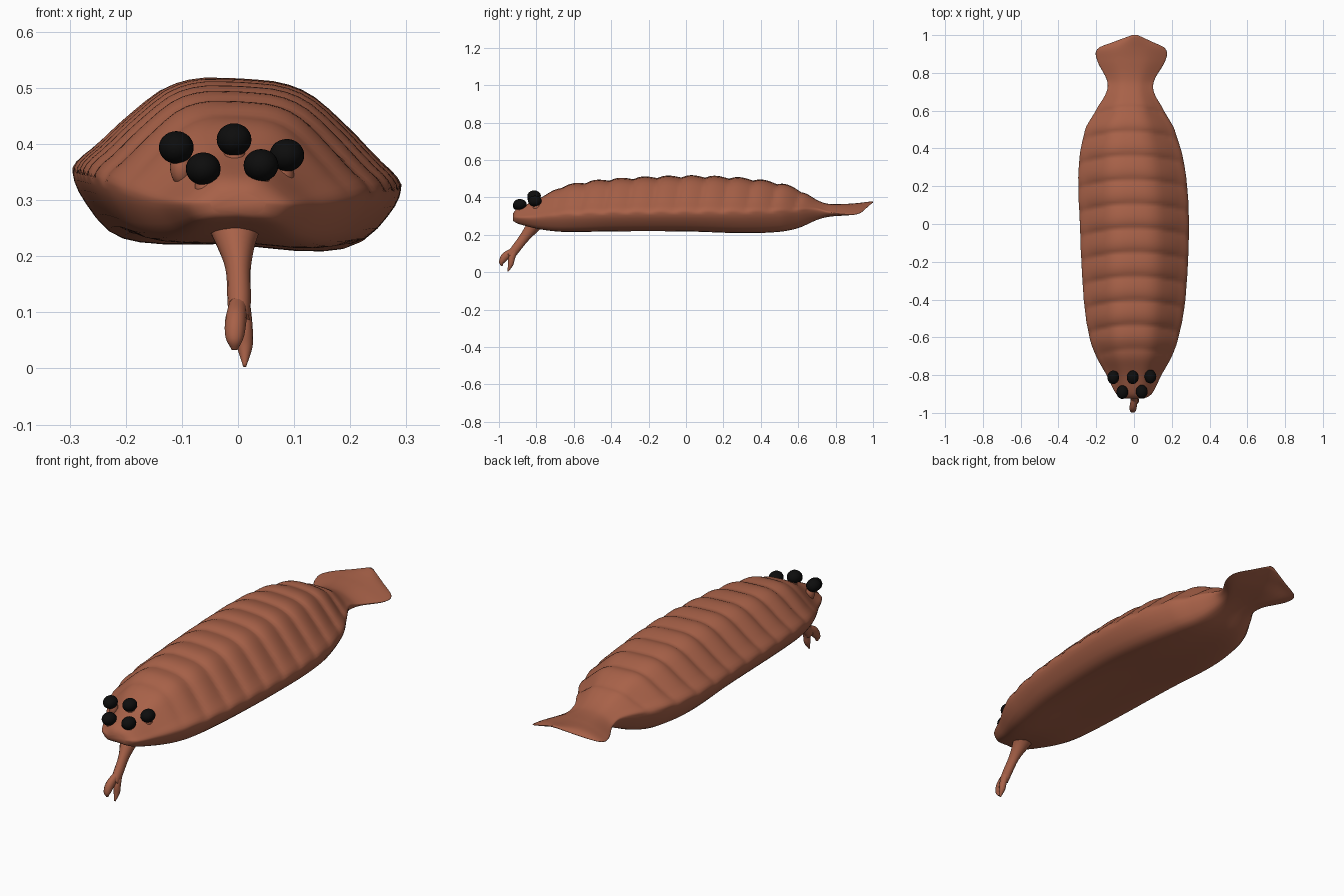
import bpy, bmesh, math
from mathutils import Vector

cube = bpy.data.objects.get("Cube")
if cube:
    bpy.data.objects.remove(cube, do_unlink=True)


def material(name, rgb):
    mat = bpy.data.materials.new(name)
    mat.use_nodes = True
    mat.diffuse_color = (*rgb, 1)
    mat.node_tree.nodes["Principled BSDF"].inputs["Base Color"].default_value = (*rgb, 1)
    return mat


BROWN = material("reddish brown skin", (0.39, 0.12, 0.065))
BLACK = material("black eye", (0.004, 0.004, 0.004))


def spline(points, t):
    """Smooth value at parameter t, where each point starts with its own parameter."""
    i = 0
    while i < len(points) - 2 and points[i + 1][0] < t:
        i += 1
    a, b = points[i], points[i + 1]
    before, after = points[max(i - 1, 0)], points[min(i + 2, len(points) - 1)]
    h = b[0] - a[0]
    s = (t - a[0]) / h
    out = []
    for k in range(1, len(a)):
        m0 = (b[k] - before[k]) / (b[0] - before[0]) * h
        m1 = (after[k] - a[k]) / (after[0] - a[0]) * h
        out.append((2*s**3 - 3*s**2 + 1)*a[k] + (s**3 - 2*s**2 + s)*m0
                   + (3*s**2 - 2*s**3)*b[k] + (s**3 - s**2)*m1)
    return out


def loft(name, rings, mat):
    """Skin closed rings of points and cap both ends."""
    bm = bmesh.new()
    rows = [[bm.verts.new(p) for p in ring] for ring in rings]
    n = len(rows[0])
    for a, b in zip(rows, rows[1:]):
        for i in range(n):
            j = (i + 1) % n
            bm.faces.new((a[i], a[j], b[j], b[i]))
    bm.faces.new(rows[0])
    bm.faces.new(rows[-1])
    bmesh.ops.recalc_face_normals(bm, faces=bm.faces)
    for f in bm.faces:
        f.smooth = True
    mesh = bpy.data.meshes.new(name)
    bm.to_mesh(mesh)
    bm.free()
    mesh.materials.append(mat)
    obj = bpy.data.objects.new(name, mesh)
    bpy.context.collection.objects.link(obj)
    return obj


# Body stations: y, centre x, half width, bottom, flank, top, side droop
STATIONS = [
    (-0.925, 0, 0.05, 0.275, 0.295, 0.315, 0),
    (-0.905, 0, 0.09, 0.262, 0.295, 0.338, 0),
    (-0.8, 0, 0.145, 0.235, 0.30, 0.385, 0),
    (-0.7, 0, 0.20, 0.222, 0.315, 0.44, 0),
    (-0.6, 0, 0.235, 0.22, 0.325, 0.47, 0),
    (-0.4, 0.003, 0.268, 0.225, 0.335, 0.495, 0),
    (0, 0.002, 0.288, 0.225, 0.34, 0.512, 0),
    (0.3, -0.012, 0.28, 0.215, 0.34, 0.50, 0),
    (0.5, -0.022, 0.235, 0.22, 0.34, 0.472, 0),
    (0.6, -0.022, 0.18, 0.238, 0.34, 0.44, 0),
    (0.7, -0.02, 0.125, 0.28, 0.34, 0.385, 0),
    (0.76, -0.018, 0.125, 0.30, 0.335, 0.365, 0.01),
    (0.87, -0.014, 0.182, 0.325, 0.345, 0.365, 0.03),
    (0.93, -0.013, 0.178, 0.345, 0.357, 0.37, 0.035),
    (0.965, -0.005, 0.10, 0.358, 0.366, 0.375, 0.02),
    (1.0, 0.005, 0.015, 0.372, 0.375, 0.379, 0),
]
# Half of the cross-section from crown to belly: parameter, sideways, vertical
SECTION = [(0, 0, 1), (1, 0.25, 0.98), (2, 0.45, 0.86), (3, 0.65, 0.58), (4, 0.85, 0.26),
           (5, 0.97, 0.08), (6, 1, -0.1), (7, 0.93, -0.45), (8, 0.76, -0.88),
           (9, 0.5, -1), (10, 0, -0.95)]
HALF, ROWS, PITCH = 24, 150, 0.128


def body_point(y, t, side):
    cx, w, low, flank, high, droop = spline(STATIONS, y)
    u, v = spline(SECTION, t)
    x = cx + side * u * w
    z = flank + v * ((high - flank) if v > 0 else (flank - low))
    # overlapping back segments, fading out at the head, tail and belly
    fade = max(0, min(1, (y + 0.75) / 0.15, (0.72 - y) / 0.1))
    phase = ((y + 0.04 * u * u + 0.66) / PITCH) % 1
    bump = 0.013 * fade * (math.sin(math.pi * phase ** 0.75) - 0.6)
    if v > 0:
        z += bump * min(1, v * 2)
        x += side * bump * u * 0.6
    return Vector((x, y, z - 0.05 * x * min(1, w / 0.25) - droop * u * u))


rings = []
for r in range(ROWS + 1):
    y = -0.925 + 1.925 * r / ROWS
    ring = [body_point(y, 10 * i / HALF, 1) for i in range(HALF + 1)]
    ring += [body_point(y, 10 * i / HALF, -1) for i in range(HALF - 1, 0, -1)]
    rings.append(ring)
loft("segmented_body_and_tail", rings, BROWN)


def limb(name, path, sides=14):
    """Tapered limb in the y-z plane; path: t, x, y, z, half width, half depth."""
    rings = []
    for r in range(25):
        t = path[-1][0] * r / 24
        x, y, z, w, d = spline(path, t)
        y2, z2 = spline(path, t + 0.01)[1:3]
        along = Vector((0, y2 - y, z2 - z)).normalized()
        across = along.cross(Vector((1, 0, 0)))
        rings.append([Vector((x, y, z)) + Vector((w * math.cos(a), 0, 0)) + across * d * math.sin(a)
                      for a in (2 * math.pi * k / sides for k in range(sides))])
    return loft(name, rings, BROWN)


# Trunk under the head, ending in a two-fingered claw
limb("trunk", [(0, -0.005, -0.79, 0.28, 0.065, 0.045), (1, -0.005, -0.825, 0.235, 0.04, 0.036),
               (2, 0, -0.868, 0.18, 0.023, 0.027), (3, 0.002, -0.91, 0.125, 0.021, 0.025),
               (4, 0.002, -0.94, 0.085, 0.019, 0.024)])
limb("front_claw", [(0, 0, -0.925, 0.115, 0.016, 0.016), (1, -0.004, -0.965, 0.085, 0.019, 0.022),
                    (2, -0.006, -0.985, 0.055, 0.016, 0.015), (3, -0.006, -0.985, 0.033, 0.005, 0.004)])
limb("rear_claw", [(0, 0.006, -0.915, 0.115, 0.016, 0.016), (1, 0.01, -0.932, 0.075, 0.016, 0.018),
                   (2, 0.012, -0.938, 0.04, 0.014, 0.014), (3, 0.012, -0.953, 0.004, 0.003, 0.003)])


def ball(name, centre, scale, mat):
    bpy.ops.mesh.primitive_uv_sphere_add(segments=24, ring_count=14, radius=1, location=centre)
    obj = bpy.context.object
    obj.name = name
    obj.scale = scale
    obj.data.materials.append(mat)
    bpy.ops.object.shade_smooth()


# Five eyes on short stalks
EYES = {"right_rear": (-0.11, -0.812, 0.394), "middle_rear": (-0.007, -0.812, 0.408),
        "left_rear": (0.087, -0.808, 0.38), "right_front": (-0.062, -0.89, 0.356),
        "left_front": (0.041, -0.888, 0.362)}
for name, (x, y, z) in EYES.items():
    ball(name + "_eye", (x, y, z), (0.031, 0.036, 0.029), BLACK)
    ball(name + "_eye_stalk", (x * 0.92, y + 0.012, z - 0.035), (0.02, 0.022, 0.032), BROWN)
